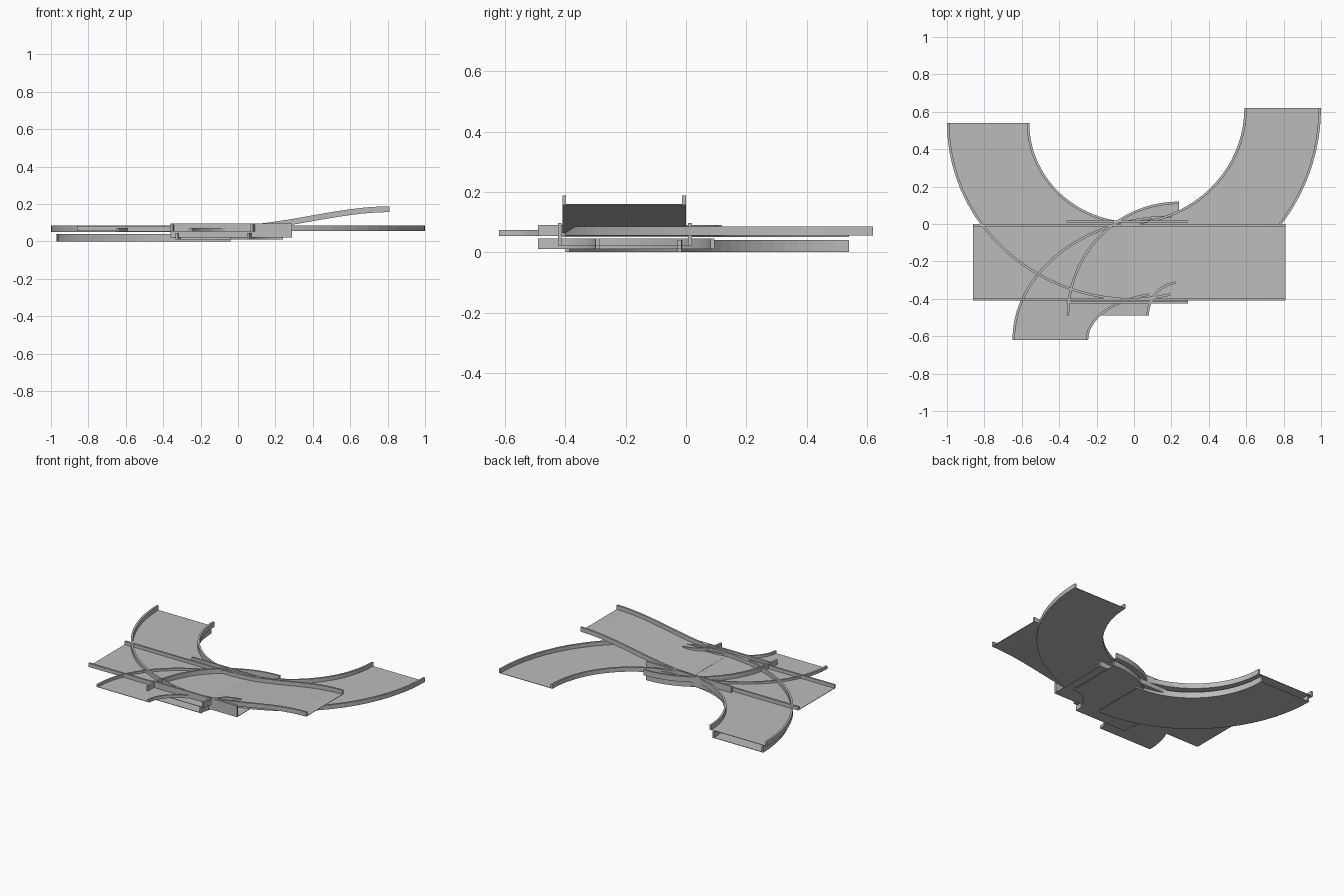
import bpy, bmesh, math
from mathutils import Vector

if "Cube" in bpy.data.objects:
    bpy.data.objects.remove(bpy.data.objects["Cube"])

grey = bpy.data.materials.new("plain_grey")
grey.diffuse_color = (0.5, 0.5, 0.5, 1)
grey.use_nodes = True
grey.node_tree.nodes["Principled BSDF"].inputs["Base Color"].default_value = grey.diffuse_color
WALL, DECK = 0.013, 0.003


def track(name, left, right, z, height):
    """U-shaped channel swept between two edge curves; z gives each station's base."""
    bm = bmesh.new()
    rings = []
    for a, b, base in zip(left, right, z):
        a, b = Vector(a), Vector(b)
        d = (b - a).normalized() * WALL
        section = [(a, 0), (b, 0), (b, height), (b - d, height),
                   (b - d, DECK), (a + d, DECK), (a + d, height), (a, height)]
        rings.append([bm.verts.new((p.x, p.y, base + h)) for p, h in section])
    for r, s in zip(rings, rings[1:]):
        for i in range(8):
            j = (i + 1) % 8
            bm.faces.new((r[i], r[j], s[j], s[i]))
    bm.faces.new(rings[0])
    bm.faces.new(rings[-1][::-1])
    bmesh.ops.recalc_face_normals(bm, faces=bm.faces)
    me = bpy.data.meshes.new(name)
    bm.to_mesh(me)
    bm.free()
    me.materials.append(grey)
    ob = bpy.data.objects.new(name, me)
    bpy.context.collection.objects.link(ob)


def bend(name, centre, inner, outer, start, end, z, height, n=20):
    """Quarter bend between two concentric ellipses (radii given as x, y)."""
    def arc(r):
        out = []
        for i in range(n + 1):
            t = math.radians(start + (end - start) * i / n)
            out.append((centre[0] + r[0] * math.cos(t), centre[1] + r[1] * math.sin(t)))
        return out
    track(name, arc(inner), arc(outer), [z] * (n + 1), height)


def straight(name, x0, x1, y0, y1, z0, z1, height, n=1):
    """Straight piece, easing smoothly from height z0 to z1."""
    ts = [i / n for i in range(n + 1)]
    xs = [x0 + (x1 - x0) * t for t in ts]
    zs = [z0 + (z1 - z0) * t * t * (3 - 2 * t) for t in ts]
    track(name, [(x, y0) for x in xs], [(x, y1) for x in xs], zs, height)


# Large bends at the back
bend("right_bend", (-0.04, 0.62), (0.63, 0.61), (1.04, 1.03), 270, 360, 0.056, 0.03)
bend("left_bend_upper", (0, 0.54), (0.56, 0.53), (1.0, 0.95), 180, 270, 0.05, 0.035)
bend("left_bend_lower", (-0.04, 0.54), (0.54, 0.555), (0.93, 0.94), 180, 270, 0.0, 0.041)

# Front bend
bend("front_left_bend", (0.2, -0.62), (0.445, 0.245), (0.85, 0.665), 90, 180, 0.053, 0.02)

# Junction pieces in the middle
bend("junction_bend_upper", (0.24, -0.49), (0.16, 0.17), (0.6, 0.61), 90, 180, 0.053, 0.037)
bend("junction_bend_lower", (0.24, -0.49), (0.18, 0.19), (0.575, 0.585), 90, 180, 0.01, 0.035)
straight("junction_channel", -0.36, 0.29, -0.425, 0.02, 0.02, 0.02, 0.077)

# Straight road and rising ramp
straight("straight_road", -0.86, -0.03, -0.41, 0.0, 0.056, 0.056, 0.026)
straight("rising_ramp", -0.03, 0.81, -0.41, 0.0, 0.057, 0.157, 0.031, 16)
